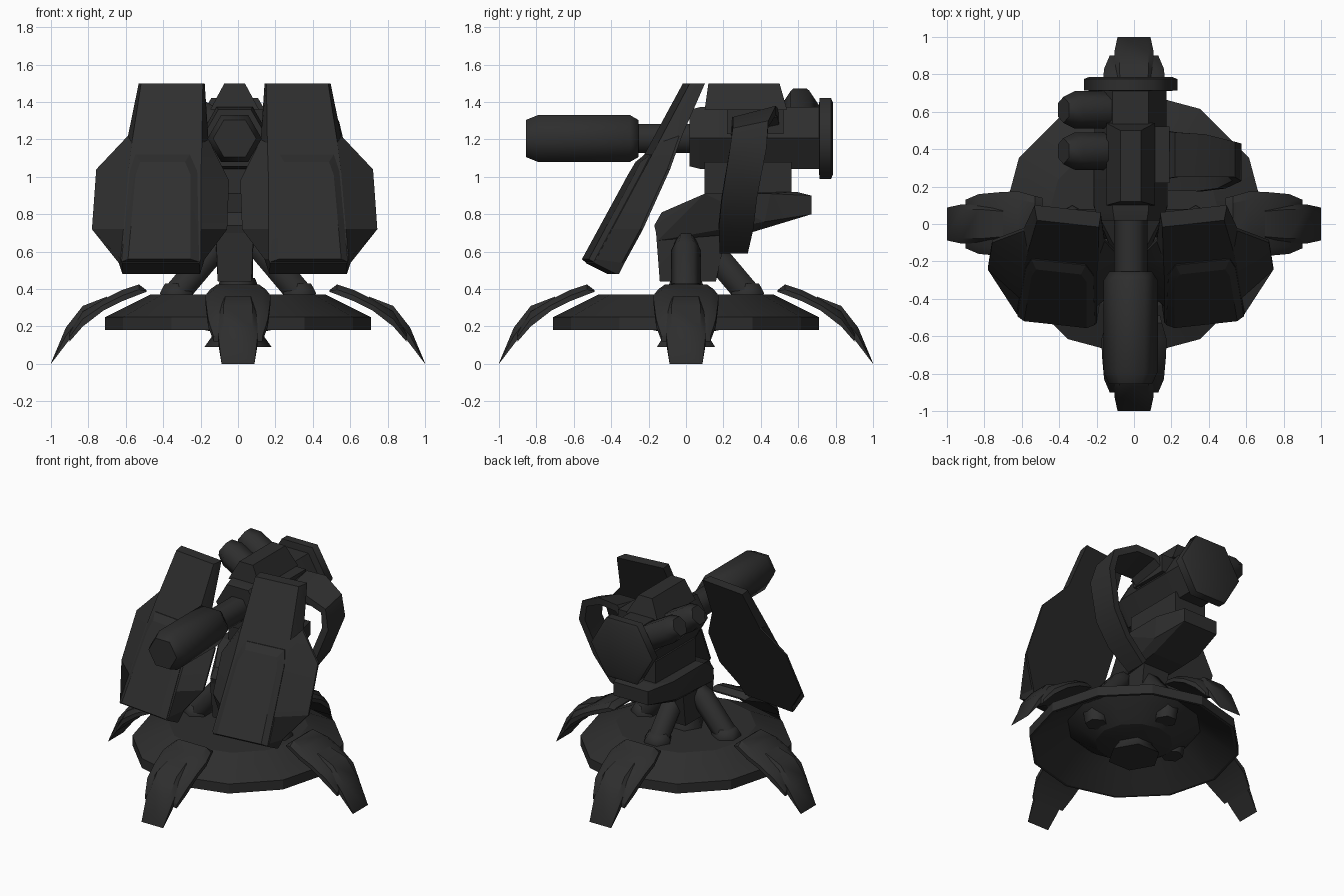
import bpy, bmesh, math
from mathutils import Vector

if "Cube" in bpy.data.objects:
    bpy.data.objects.remove(bpy.data.objects["Cube"])

CX = -0.018  # the upper turret sits slightly off the base centre
dark = bpy.data.materials.new("dark_gunmetal")
dark.diffuse_color = (0.027, 0.027, 0.027, 1)
dark.use_nodes = True
dark.node_tree.nodes["Principled BSDF"].inputs["Base Color"].default_value = dark.diffuse_color


def finish(name, bm, angle=35):
    bmesh.ops.recalc_face_normals(bm, faces=bm.faces[:])
    me = bpy.data.meshes.new(name)
    bm.to_mesh(me)
    bm.free()
    ob = bpy.data.objects.new(name, me)
    bpy.context.collection.objects.link(ob)
    me.materials.append(dark)
    bpy.ops.object.select_all(action='DESELECT')
    bpy.context.view_layer.objects.active = ob
    ob.select_set(True)
    bpy.ops.object.shade_smooth_by_angle(angle=math.radians(angle))
    return ob


def loft(name, rings, angle=35):
    """Skin rings of equal point count and cap both ends."""
    bm = bmesh.new()
    vs = [[bm.verts.new(p) for p in r] for r in rings]
    n = len(vs[0])
    for a, b in zip(vs, vs[1:]):
        for i in range(n):
            j = (i + 1) % n
            bm.faces.new((a[i], a[j], b[j], b[i]))
    bm.faces.new(vs[0])
    bm.faces.new(vs[-1])
    return finish(name, bm, angle)


def tube(name, origin, d, u, stations, n=6, angle=65):
    """Polygonal tube along d; stations are (distance, radius)."""
    o, d, u = Vector(origin), Vector(d).normalized(), Vector(u).normalized()
    v = d.cross(u)
    rings = []
    for t, r in stations:
        rings.append([o + d * t + r * (u * math.cos(2 * math.pi * i / n) + v * math.sin(2 * math.pi * i / n))
                      for i in range(n)])
    return loft(name, rings, angle)


def hull(name, half, cx=CX):
    """Convex solid, symmetric about x = cx."""
    bm = bmesh.new()
    for x, y, z in half:
        for s in (1, -1):
            bm.verts.new((cx + s * x, y, z))
    res = bmesh.ops.convex_hull(bm, input=bm.verts[:])
    junk = {e for e in res["geom_interior"] + res["geom_unused"] if isinstance(e, bmesh.types.BMVert)}
    bmesh.ops.delete(bm, geom=list(junk), context='VERTS')
    return finish(name, bm, 10)


X, Y, Z = (1, 0, 0), (0, 1, 0), (0, 0, 1)

# Base: twelve-sided skirt, hollow underneath with a bulging core
tube("base_skirt", (0, 0, 0), Z, X, [(0.17, 0.13), (0.20, 0.26), (0.29, 0.40), (0.33, 0.45), (0.18, 0.69), (0.18, 0.71),
                                     (0.25, 0.71), (0.37, 0.47), (0.37, 0.2)], 12, 20)
tube("base_hub", (0, 0, 0), Z, X, [(0.09, 0.13), (0.09, 0.18), (0.16, 0.13), (0.36, 0.13), (0.46, 0.09)])


# Four clawed feet, each a wide shell with a raised toe
def foot(name, ang, stations):
    c, s = math.cos(ang), math.sin(ang)
    rings = []
    for r, zt, zb, w in stations:
        pts = [(r, -w, zb), (r, -w, (zt + zb) / 2), (r, -w * 0.75, zt), (r, w * 0.75, zt),
               (r, w, (zt + zb) / 2), (r, w, zb)]
        rings.append([(x * c - y * s, x * s + y * c, z) for x, y, z in pts])
    loft(name, rings)


for i in range(4):
    a = i * math.pi / 2
    foot(f"foot_shell_{i}", a, [(0.49, 0.395, 0.385, 0.14), (0.53, 0.425, 0.37, 0.15), (0.62, 0.395, 0.335, 0.175),
                                (0.72, 0.345, 0.285, 0.17), (0.83, 0.28, 0.20, 0.16), (0.90, 0.17, 0.12, 0.13)])
    foot(f"foot_toe_{i}", a, [(0.70, 0.36, 0.31, 0.09), (0.83, 0.31, 0.22, 0.105), (0.92, 0.195, 0.105, 0.105),
                              (1.0, 0.004, 0.0, 0.088)])

# Three hexagonal struts with sockets in the base
for i, a in enumerate((0, math.pi / 2, math.pi)):
    r = Vector((math.cos(a), math.sin(a), 0))
    side = Vector((-r.y, r.x, 0))
    low = r * 0.35 + Vector((0, 0, 0.35))
    d = r * 0.08 + Vector((0, 0, 0.67)) - low
    L = d.length
    tube(f"strut_{i}", low, d, side, [(0, 0.08), (L * 0.8, 0.08), (L, 0.05)])
    tube(f"strut_socket_{i}", r * 0.33, Z, side, [(0.22, 0.06), (0.22, 0.075), (0.38, 0.10), (0.43, 0.07)])

# Pedestal, platform and neck
hull("pedestal", [(0.09, -0.14, 0.44), (0.10, -0.16, 0.70), (0.09, 0.16, 0.44), (0.11, 0.22, 0.72)])
hull("platform", [(0.09, -0.17, 0.74), (0.08, -0.13, 0.81), (0.2, 0.1, 0.91), (0.2, 0.45, 0.91),
                  (0.13, 0.59, 0.92), (0.14, 0.67, 0.90), (0.14, 0.67, 0.80), (0.19, 0.42, 0.76),
                  (0.13, 0.34, 0.70), (0.10, -0.15, 0.66)])
hull("neck", [(0.13, y, z) for y in (0.1, 0.565) for z in (0.88, 1.08)])

# Head with top ridge and rear ring
tube("head", (CX, 0, 1.208), Y, X, [(0.02, 0.175), (0.08, 0.192), (0.73, 0.192)], angle=35)
hull("head_ridge", [(0.13, 0.1, 1.36), (0.055, 0.12, 1.5), (0.055, 0.50, 1.5), (0.13, 0.54, 1.36)])
tube("rear_ring", (CX, 0, 1.205), Y, X, [(0.71, 0.20), (0.715, 0.25), (0.775, 0.25), (0.787, 0.22)])

# Barrel
tube("barrel_stem", (CX, 0, 1.205), Y, X, [(-0.27, 0.09), (0.05, 0.09)])
tube("barrel", (CX, 0, 1.205), Y, X, [(-0.855, 0.115), (-0.79, 0.145), (-0.30, 0.145), (-0.255, 0.115)])

# Twin sensor pods on the left, tilted up and outward
for i, y in enumerate((0.39, 0.61)):
    tube(f"sensor_pod_{i}", (-0.36, y, 1.41), (-0.87, 0, 0.5), Y,
         [(-0.32, 0.1), (-0.05, 0.1), (0.02, 0.07)])

# Curved side guard on the right: (x, front y, back y, front z, back z)
guard = [(0.14, 0.24, 0.50, 1.26, 1.30), (0.22, 0.25, 0.49, 1.32, 1.37), (0.38, 0.25, 0.48, 1.32, 1.38),
         (0.54, 0.25, 0.44, 1.26, 1.30), (0.575, 0.23, 0.43, 1.12, 1.15), (0.49, 0.19, 0.38, 0.87, 0.89),
         (0.37, 0.175, 0.36, 0.72, 0.72), (0.20, 0.18, 0.33, 0.59, 0.59)]
rings = []
for i, (x, yf, yb, zf, zb) in enumerate(guard):
    p, q = guard[max(i - 1, 0)], guard[min(i + 1, len(guard) - 1)]
    t = Vector((q[0] - p[0], 0, q[3] - p[3])).normalized()
    n = Vector((t.z, 0, -t.x)) * 0.05   # inward offset
    a, b = Vector((x, yf, zf)), Vector((x, yb, zb))
    rings.append([a, b, b + n, a + n])
loft("side_guard", rings)
hull("guard_mount", [(0.055, y, z) for y in (0.22, 0.52) for z in (1.23, 1.36)], 0.135)

# Pair of leaning front shields with raised panels
back = [(.16, 1.5), (.513, 1.5), (.57, 1.22), (.74, 1.04), (.763, .72), (.62, .54), (.60, .48), (.185, .48),
        (.16, .56), (.04, .72), (.03, .98), (.14, 1.2)]
front = [(.17, 1.5), (.50, 1.5), (.55, 1.18), (.57, 1.02), (.595, .72), (.61, .56), (.60, .54), (.19, .54),
         (.18, .56), (.18, .72), (.18, 1.02), (.175, 1.18)]
rim = [(.24, 1.12), (.53, 1.12), (.56, 1.03), (.605, .545), (.19, .545), (.20, 1.03)]
panel = [(.265, 1.08), (.505, 1.08), (.53, 1.01), (.57, .56), (.235, .56), (.235, 1.01)]


def back_y(z):
    return 0.1 + (z - 1.5) * 0.46


def front_y(z):
    return 0.02 + (z - 1.5) * 0.545


for side, s in (("right", 1), ("left", -1)):
    def ring(pts, fy, off=0.0):
        # outer edges are swept back a little
        return [(CX + s * x, fy(z) + off + 0.11 * (x - 0.5), z) for x, z in pts]
    loft(f"{side}_shield", [ring(back, back_y), ring(back, back_y, -0.015), ring(front, front_y)], 20)
    loft(f"{side}_shield_panel", [ring(rim, front_y, 0.03), ring(rim, front_y, -0.005),
                                  ring(panel, front_y, -0.035)], 20)
